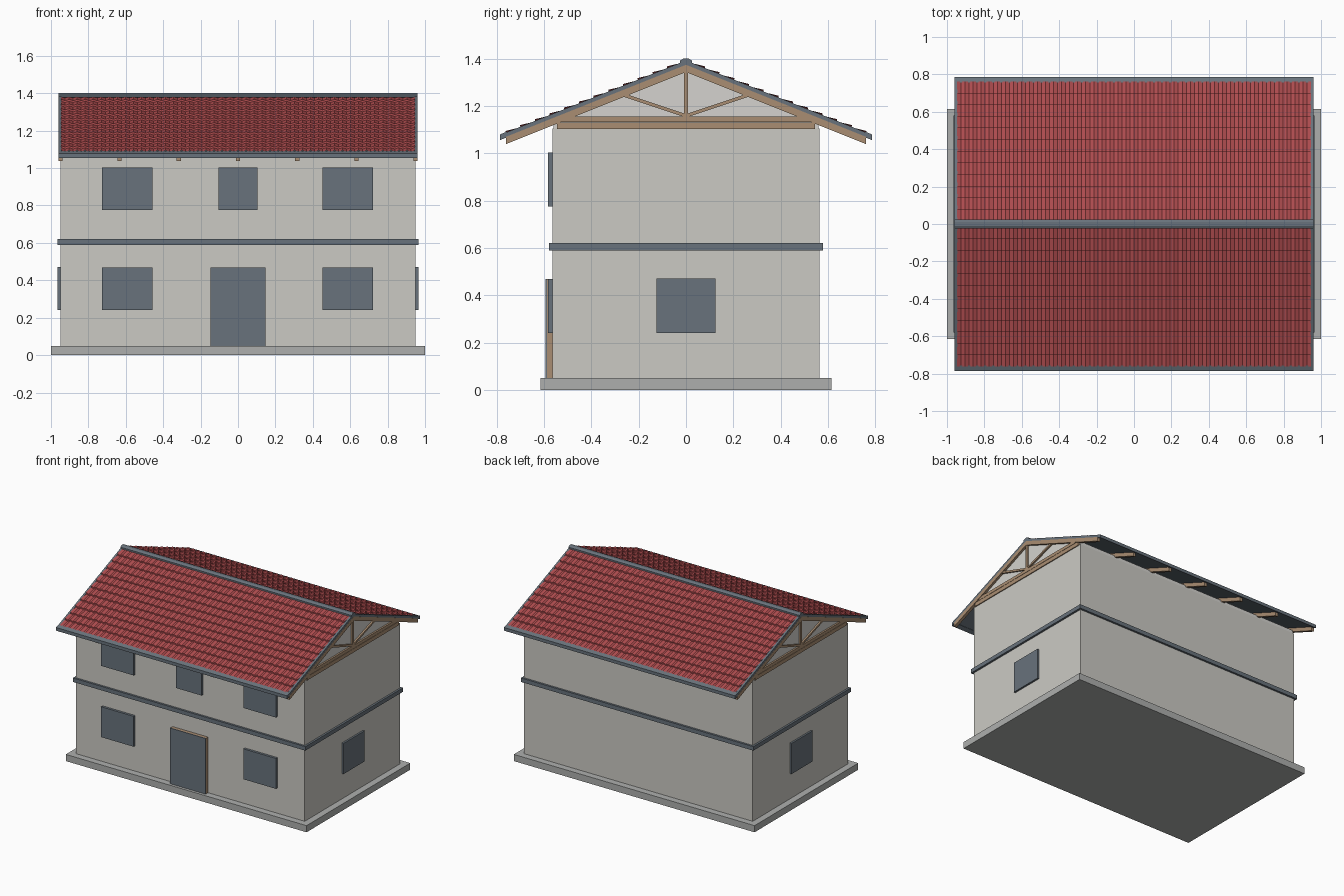
import bpy, bmesh, math
from mathutils import Vector

cube = bpy.data.objects.get("Cube")
if cube:
    bpy.data.objects.remove(cube, do_unlink=True)


def material(name, r, g, b):
    m = bpy.data.materials.new(name)
    m.use_nodes = True
    m.diffuse_color = (r, g, b, 1)
    m.node_tree.nodes["Principled BSDF"].inputs["Base Color"].default_value = (r, g, b, 1)
    return m


PLASTER = material("plaster", 0.60, 0.59, 0.55)
CONCRETE = material("concrete", 0.42, 0.43, 0.42)
SLATE = material("slate grey", 0.14, 0.17, 0.20)
WOOD = material("wood", 0.40, 0.27, 0.17)
TILE = material("red tile", 0.44, 0.075, 0.08)
GABLE = material("gable panel", 0.66, 0.65, 0.62)


def finish(name, bm, mat):
    bmesh.ops.recalc_face_normals(bm, faces=bm.faces)
    mesh = bpy.data.meshes.new(name)
    bm.to_mesh(mesh)
    bm.free()
    mesh.materials.append(mat)
    obj = bpy.data.objects.new(name, mesh)
    bpy.context.collection.objects.link(obj)
    return obj


def box(name, x, y, z, mat):
    """Box from (low, high) pairs."""
    bm = bmesh.new()
    bmesh.ops.create_cube(bm, size=1)
    for v in bm.verts:
        v.co = [r[0] if c < 0 else r[1] for c, r in zip(v.co, (x, y, z))]
    return finish(name, bm, mat)


def prism(name, outline, x0, x1, mat):
    """Outline of (y, z) points extruded along x."""
    bm = bmesh.new()
    face = bm.faces.new([bm.verts.new((x0, y, z)) for y, z in outline])
    out = bmesh.ops.extrude_face_region(bm, geom=[face])
    moved = [g for g in out["geom"] if isinstance(g, bmesh.types.BMVert)]
    bmesh.ops.translate(bm, verts=moved, vec=(x1 - x0, 0, 0))
    return finish(name, bm, mat)


def strut(name, a, b, width, x0, x1, mat):
    """Straight bar between two (y, z) points."""
    a, b = Vector(a), Vector(b)
    d = (b - a).normalized() * width / 2
    n = Vector((-d.y, d.x))
    return prism(name, [a + n, b + n, b - n, a - n], x0, x1, mat)


SLOPE = 0.4


def slab(name, side, y0, y1, low, high, x0, x1, mat):
    """Layer following the roof pitch; low and high are heights at the ridge."""
    pts = [(y0, low), (y1, low), (y1, high), (y0, high)]
    return prism(name, [(side * y, h - SLOPE * y) for y, h in pts], x0, x1, mat)


# Base, walls and floor band
box("foundation", (-1, 1), (-0.615, 0.615), (0, 0.05), CONCRETE)
box("walls", (-0.95, 0.95), (-0.565, 0.565), (0.05, 1.105), PLASTER)
box("floor_band", (-0.965, 0.965), (-0.58, 0.58), (0.59, 0.62), SLATE)
prism("gable_infill", [(-0.56, 1.10), (0.56, 1.10), (0.56, 1.13), (0, 1.355), (-0.56, 1.13)],
      -0.944, 0.944, GABLE)

# Front windows
for floor, z in (("lower", 0.24), ("upper", 0.775)):
    for place, x, half in (("right", -0.593, 0.135), ("middle", 0, 0.105), ("left", 0.588, 0.135)):
        if floor == "lower" and place == "middle":
            continue
        box(f"{floor}_{place}_window", (x - half, x + half), (-0.583, -0.56), (z, z + 0.228), SLATE)

# Side windows
for place, s in (("right", -1), ("left", 1)):
    box(f"{place}_side_window", sorted((s * 0.94, s * 0.964)), (-0.125, 0.125), (0.24, 0.47), SLATE)

# Door
box("door_frame", (-0.147, 0.147), (-0.588, -0.56), (0.05, 0.468), WOOD)
box("door_leaf", (-0.147, 0.147), (-0.594, -0.588), (0.05, 0.468), SLATE)

# Rafters along the house, with tails showing below the eaves
for i in range(7):
    x = -0.95 + i * 0.95 / 3
    for label, side in (("front", -1), ("back", 1)):
        slab(f"{label}_rafter", side, 0, 0.76, 1.343, 1.374, x - 0.011, x + 0.011, WOOD)

# Timber trusses on both gables
for s in (-1, 1):
    x0, x1 = sorted((s * 0.935, s * 0.957))
    box("wall_plate", (x0, x1), (-0.545, 0.545), (1.102, 1.13), WOOD)
    box("bottom_chord", (x0, x1), (-0.525, 0.525), (1.132, 1.155), WOOD)
    box("king_post", (x0, x1), (-0.008, 0.008), (1.15, 1.36), WOOD)
    for side in (-1, 1):
        strut("truss_brace", (0, 1.158), (side * 0.27, 1.248), 0.014, x0, x1, WOOD)

ROWS, COLUMNS, STEPS = 12, 44, 4


def tile_field(name, side):
    """Overlapping courses of rounded tiles."""
    bm = bmesh.new()
    lines = []
    depth = 0.745 / ROWS
    for row in range(ROWS):
        for end, lift in ((0, 0), (1, 0.010)):
            y = 0.018 + (row + end) * depth
            line = []
            for k in range(COLUMNS * STEPS + 1):
                wave = 0.0035 * math.cos(2 * math.pi * k / STEPS)
                x = -0.946 + 1.892 * k / (COLUMNS * STEPS)
                line.append(bm.verts.new((x, side * y, 1.386 - SLOPE * y + lift + wave)))
            lines.append(line)
    for a, b in zip(lines, lines[1:]):
        for k in range(len(a) - 1):
            quad = [a[k], b[k], b[k + 1], a[k + 1]]
            bm.faces.new(quad if side < 0 else quad[::-1])
    obj = finish(name, bm, TILE)
    # keep the open sheet facing up
    if sum(p.normal.z for p in obj.data.polygons) < 0:
        obj.data.flip_normals()


# Roof deck, tiles, barge boards and eaves trim
for label, side in (("front", -1), ("back", 1)):
    slab(f"{label}_roof_deck", side, 0, 0.765, 1.372, 1.381, -0.955, 0.955, SLATE)
    tile_field(f"{label}_roof_tiles", side)
    for s in (-1, 1):
        x0, x1 = sorted((s * 0.944, s * 0.96))
        slab(f"{label}_barge_board", side, 0, 0.77, 1.370, 1.392, x0, x1, SLATE)
    slab(f"{label}_eaves_trim", side, 0.757, 0.787, 1.370, 1.394, -0.96, 0.96, SLATE)

# Ridge cap
ring = [math.radians(22.5 + 45 * i) for i in range(8)]
prism("ridge_cap", [(0.027 * math.cos(a), 1.386 + 0.0155 * math.sin(a)) for a in ring],
      -0.96, 0.96, SLATE)
